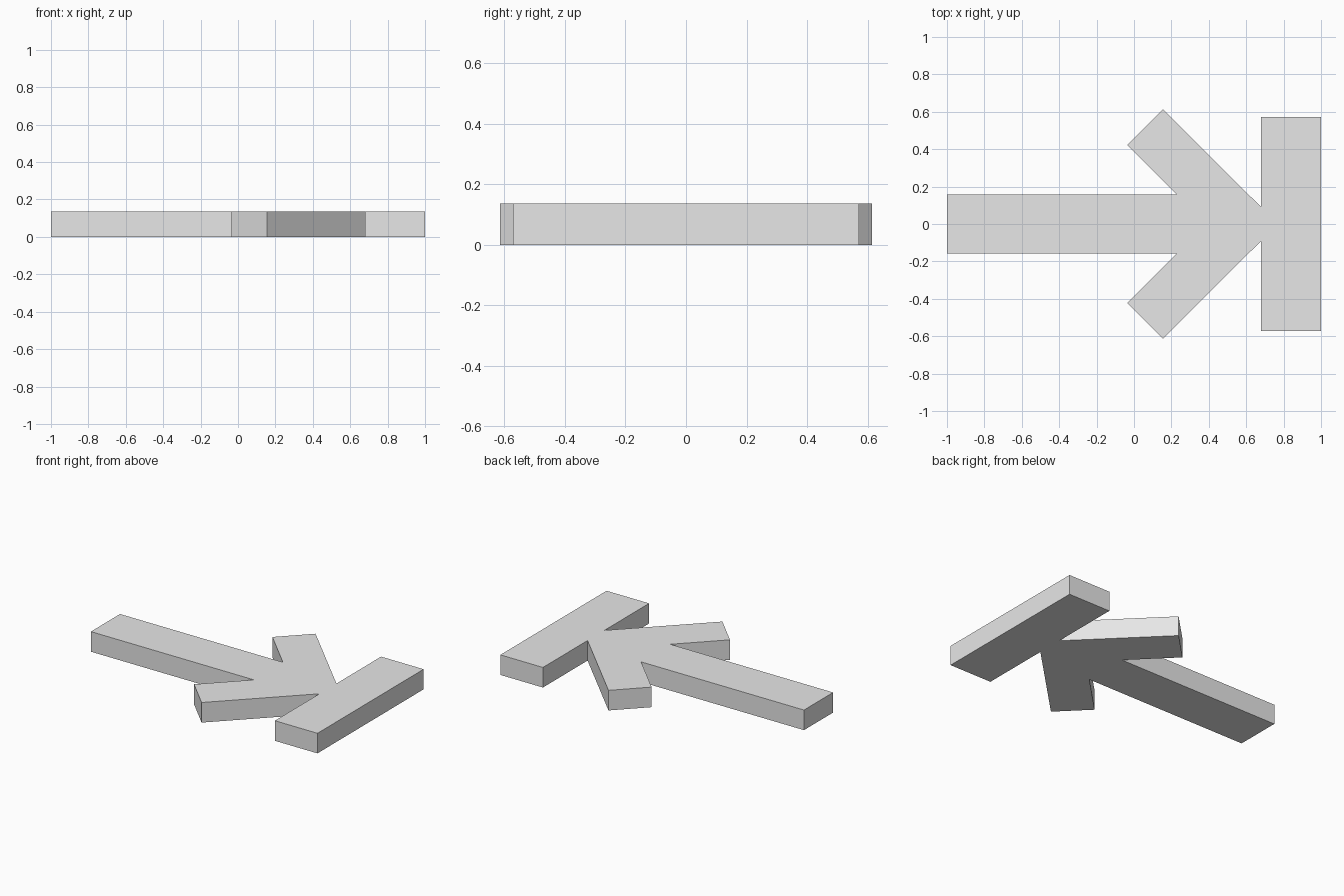
import bpy
import bmesh

HEIGHT = 0.137

# Remove the default cube
cube = bpy.data.objects.get("Cube")
if cube:
    bpy.data.objects.remove(cube, do_unlink=True)

# Plain grey material
grey = bpy.data.materials.new("light_grey")
grey.use_nodes = True
colour = (0.8, 0.8, 0.8, 1.0)
grey.diffuse_color = colour
grey.node_tree.nodes["Principled BSDF"].inputs["Base Color"].default_value = colour

# Upper half of the outline: stem, arrowhead wing, stop bar
half = [
    (-1.0, 0.157), (0.229, 0.157),
    (-0.036, 0.422), (0.155, 0.614),
    (0.679, 0.091),
    (0.679, 0.572), (1.0, 0.572),
]
outline = half + [(x, -y) for x, y in reversed(half)]

# Extrude the mirrored outline into a flat slab
bm = bmesh.new()
base = bm.faces.new([bm.verts.new((x, y, 0)) for x, y in outline])
result = bmesh.ops.extrude_face_region(bm, geom=[base], use_keep_orig=True)
top = [v for v in result["geom"] if isinstance(v, bmesh.types.BMVert)]
bmesh.ops.translate(bm, verts=top, vec=(0, 0, HEIGHT))
bmesh.ops.recalc_face_normals(bm, faces=bm.faces)
bmesh.ops.triangulate(bm, faces=[f for f in bm.faces if len(f.verts) > 4])

mesh = bpy.data.meshes.new("arrow_and_stop_bar")
bm.to_mesh(mesh)
bm.free()
mesh.materials.append(grey)
arrow = bpy.data.objects.new("arrow_and_stop_bar", mesh)
bpy.context.collection.objects.link(arrow)
